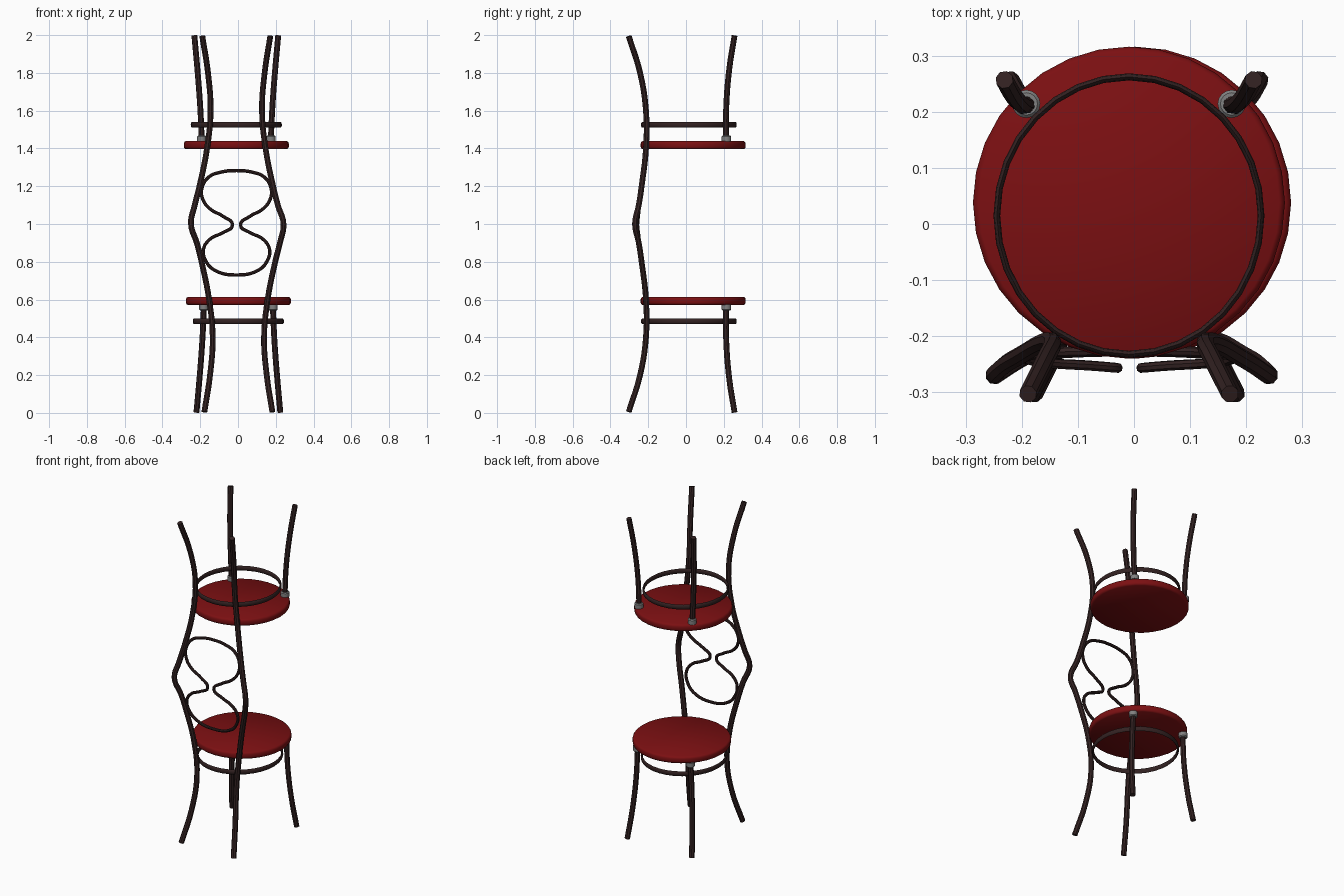
import bpy, bmesh
from math import cos, sin, pi, radians

cube = bpy.data.objects.get("Cube")
if cube:
    bpy.data.objects.remove(cube)


def material(name, rgb):
    m = bpy.data.materials.new(name)
    m.use_nodes = True
    m.diffuse_color = (*rgb, 1)
    bsdf = next(n for n in m.node_tree.nodes if n.type == 'BSDF_PRINCIPLED')
    bsdf.inputs["Base Color"].default_value = (*rgb, 1)
    return m


WOOD = material("dark brown wood", (0.033, 0.016, 0.016))
RED = material("deep red seat", (0.2, 0.005, 0.006))
METAL = material("grey metal", (0.22, 0.22, 0.22))


def smooth(ob, angle=40):
    bpy.ops.object.select_all(action='DESELECT')
    ob.select_set(True)
    bpy.context.view_layer.objects.active = ob
    bpy.ops.object.shade_smooth_by_angle(angle=radians(angle))


def lathe(name, profile, centre, mat, stretch=1, sides=32, closed=False):
    """Spin (radius, z) points about the vertical; stretch scales y."""
    bm = bmesh.new()
    rings = [[bm.verts.new((centre[0] + r * cos(2 * pi * i / sides),
                            centre[1] + r * stretch * sin(2 * pi * i / sides), z))
              for i in range(sides)] for r, z in profile]
    pairs = list(zip(rings, rings[1:] + rings[:1]))
    for a, b in pairs if closed else pairs[:-1]:
        for i in range(sides):
            j = (i + 1) % sides
            bm.faces.new((a[i], a[j], b[j], b[i]))
    if not closed:
        bm.faces.new(rings[0])
        bm.faces.new(rings[-1])
    bmesh.ops.recalc_face_normals(bm, faces=bm.faces)
    me = bpy.data.meshes.new(name)
    bm.to_mesh(me)
    bm.free()
    me.materials.append(mat)
    ob = bpy.data.objects.new(name, me)
    bpy.context.collection.objects.link(ob)
    smooth(ob)


def tube(name, points, radius, cyclic=False, corners=()):
    """Round rod through the points, with sharp bends at the corner indices."""
    cu = bpy.data.curves.new(name, 'CURVE')
    cu.dimensions = '3D'
    cu.bevel_depth = radius
    cu.bevel_resolution = 2
    cu.resolution_u = 5
    cu.use_fill_caps = True
    sp = cu.splines.new('BEZIER')
    sp.bezier_points.add(len(points) - 1)
    sp.use_cyclic_u = cyclic
    for i, (bp, co) in enumerate(zip(sp.bezier_points, points)):
        bp.co = co
        bp.handle_left_type = bp.handle_right_type = 'VECTOR' if i in corners else 'AUTO'
    cu.materials.append(WOOD)
    ob = bpy.data.objects.new(name, cu)
    bpy.context.collection.objects.link(ob)
    bpy.ops.object.select_all(action='DESELECT')
    ob.select_set(True)
    bpy.context.view_layer.objects.active = ob
    bpy.ops.object.convert(target='MESH')
    smooth(bpy.context.object)


# Two chairs, the upper one turned over on the lower one
LOW_X, HIGH_X = 0.002, -0.009
for label, cx, flip in (("lower", LOW_X, False), ("upper", HIGH_X, True)):
    def up(z):
        return 2.01 - z if flip else z

    # Round seat with a softened rim
    lathe(label + "_seat", [(r, up(z)) for r, z in
          ((0.268, 0.571), (0.275, 0.576), (0.278, 0.584),
           (0.278, 0.602), (0.275, 0.609), (0.268, 0.614))], (cx, 0.038), RED)

    # Bracing hoop
    lathe(label + "_hoop", [(0.2355 + 0.006 * cos(k * pi / 4), up(0.485) + 0.015 * sin(k * pi / 4))
          for k in range(8)], (cx, 0.015), WOOD, stretch=1.05, closed=True)

    # Free legs with metal sockets
    for side, s in (("left", 1), ("right", -1)):
        path = [(0.222, 0.257, 0.003), (0.206, 0.229, 0.18),
                (0.191, 0.213, 0.38), (0.183, 0.212, 0.55)]
        tube(f"{label}_back_leg_{side}",
             [(cx + s * x, y, 2 - z if flip else z) for x, y, z in path], 0.016)
        lathe(f"{label}_socket_{side}", [(r, up(z)) for r, z in
              ((0.02, 0.542), (0.025, 0.547), (0.025, 0.573))],
              (cx + s * 0.183, 0.214), METAL, sides=16)

# Front poles: legs that run on into the backrests and meet halfway up
half = [(0.180, -0.303, 0.006), (0.150, -0.243, 0.2), (0.136, -0.212, 0.4),
        (0.155, -0.212, 0.6), (0.195, -0.235, 0.8), (0.220, -0.250, 0.9)]
for side, s in (("left", 1), ("right", -1)):
    pts = [(LOW_X + s * x, y, z) for x, y, z in half]
    pts += [(-0.004 + s * 0.245, -0.270, 1)]
    pts += [(HIGH_X + s * x, y, 2 - z) for x, y, z in reversed(half)]
    tube("front_pole_" + side, pts, 0.016)

# Hourglass-shaped backrest wire, from top centre to bottom centre
outline = [(0.08, 1.275), (0.145, 1.25), (0.183, 1.19), (0.178, 1.13), (0.14, 1.08),
           (0.07, 1.04), (0.021, 0.995), (0.075, 0.953), (0.14, 0.92), (0.175, 0.865),
           (0.16, 0.80), (0.115, 0.755)]


def wire(x, z):
    return (-0.008 + x, -0.257 + 0.11 * abs(z - 1), z)


tube("backrest_wire", [wire(0, 1.283)] + [wire(x, z) for x, z in outline]
     + [wire(0, 0.73)] + [wire(-x, z) for x, z in reversed(outline)], 0.009, cyclic=True)
